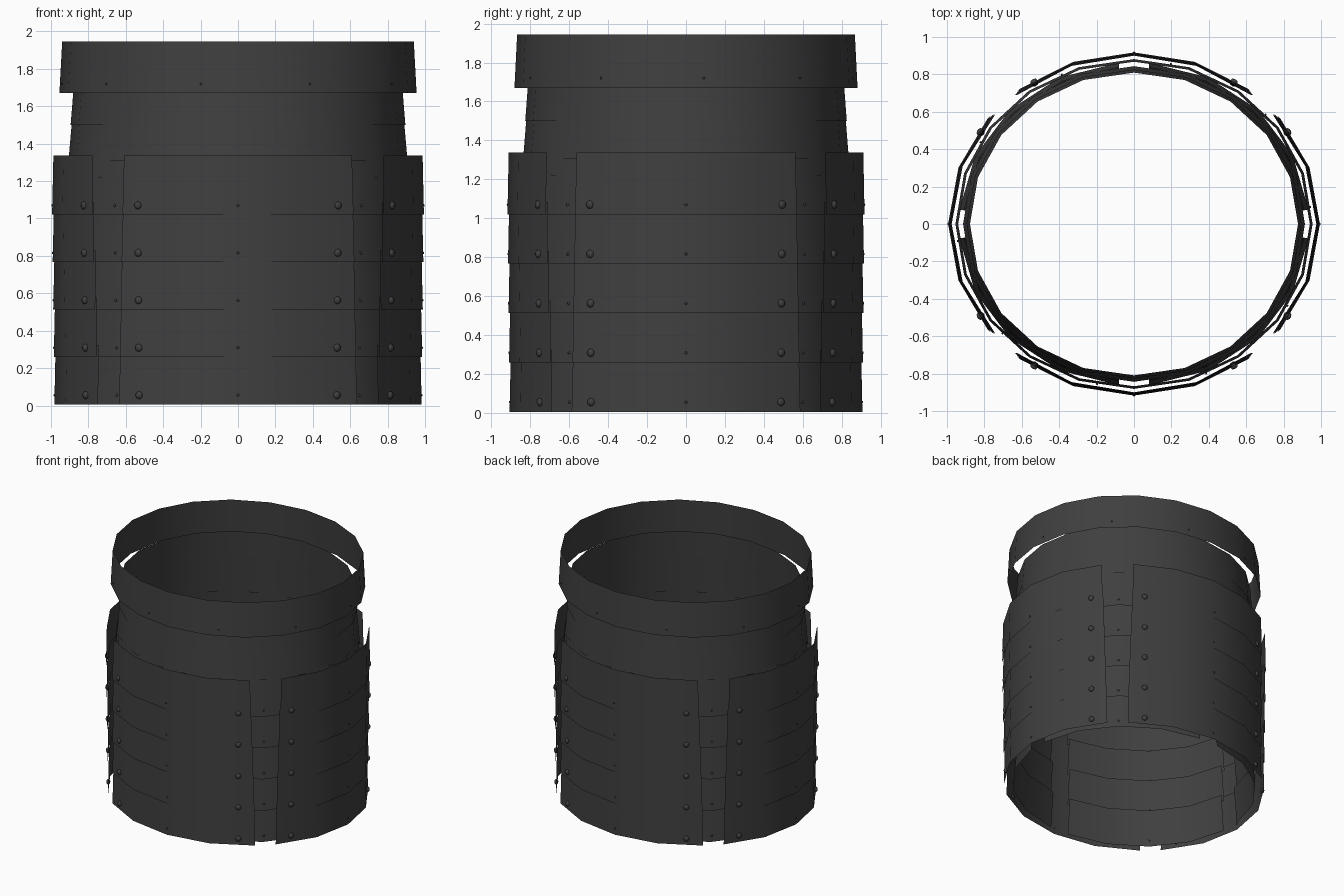
import bpy, bmesh, math
from mathutils import Matrix

if "Cube" in bpy.data.objects:
    bpy.data.objects.remove(bpy.data.objects["Cube"])

RATIO = 0.923   # depth of the oval compared with its width

steel = bpy.data.materials.new("dark_steel")
steel.diffuse_color = (0.05, 0.05, 0.05, 1)
steel.use_nodes = True
steel.node_tree.nodes["Principled BSDF"].inputs["Base Color"].default_value = steel.diffuse_color


def oval(r, deg, z):
    a = math.radians(deg)
    return (r * math.cos(a), r * RATIO * math.sin(a), z)


def finish(bm, name):
    me = bpy.data.meshes.new(name)
    bm.to_mesh(me)
    bm.free()
    me.materials.append(steel)
    for p in me.polygons:
        p.use_smooth = True
    ob = bpy.data.objects.new(name, me)
    bpy.context.collection.objects.link(ob)
    return ob


def lame(name, z0, z1, r0, r1, mid=0, half0=180, half1=180, segs=20):
    """Curved thin plate from z0 (radius r0) up to z1 (radius r1)."""
    bm = bmesh.new()
    closed = half0 == 180
    n = segs if closed else segs + 1
    lo, hi = [], []
    for i in range(n):
        f = 2 * i / segs - 1
        lo.append(bm.verts.new(oval(r0, mid + f * half0, z0)))
        hi.append(bm.verts.new(oval(r1, mid + f * half1, z1)))
    for i in range(segs):
        j = (i + 1) % n
        bm.faces.new((lo[i], lo[j], hi[j], hi[i]))
    return finish(bm, name)


def rivets(name, spots):
    """Flattened domes; each spot is (radius, angle, z, size)."""
    bm = bmesh.new()
    for r, deg, z, s in spots:
        x, y, z = oval(r, deg, z)
        face = math.atan2(y * 1 / RATIO**2, x)
        m = (Matrix.Translation((x, y, z)) @ Matrix.Rotation(face, 4, 'Z')
             @ Matrix.Diagonal((0.7, 1, 1, 1)))
        bmesh.ops.create_uvsphere(bm, u_segments=10, v_segments=6, radius=s, matrix=m)
    finish(bm, name)


# waist bands, each overlapping the one below
lame("top_band", 1.67, 1.945, 0.955, 0.94)
lame("upper_waist_band", 1.50, 1.72, 0.895, 0.877)
lame("lower_waist_band", 1.22, 1.52, 0.914, 0.888)

big, small = [], []
for row in range(5):
    z0 = 1.02 - 0.2537 * row
    r = 0.994 - 0.003 * row
    half = 38.4 + 0.5 * row
    top = z0 + 0.318
    for k, side in enumerate(("right", "back", "left", "front")):
        mid = 90 * k
        # outer plate
        lame(f"{side}_plate_{row + 1}", z0, top, r, r - 0.007, mid, half, half - 0.3, 4)
        # corner plate underneath, bridging the gap
        ru = 0.937 - 0.004 * row
        lame(f"{side}_corner_plate_{row + 1}", z0, z0 + 0.29, ru, ru - 0.025,
             mid + 45, 40, 40, 4)
        for s in (-1, 1):
            big.append((r * 0.989, mid + s * 33, z0 + 0.05, 0.021))
        small.append((r - 0.001, mid, z0 + 0.05, 0.007))
        small.append((ru - 0.004, mid + 45, z0 + 0.05, 0.008))
rivets("plate_rivets", big)
rivets("small_rivets", small)
rivets("band_rivets", [(0.948, 18 * k + 6, 1.72, 0.006) for k in range(0, 20, 2)])
